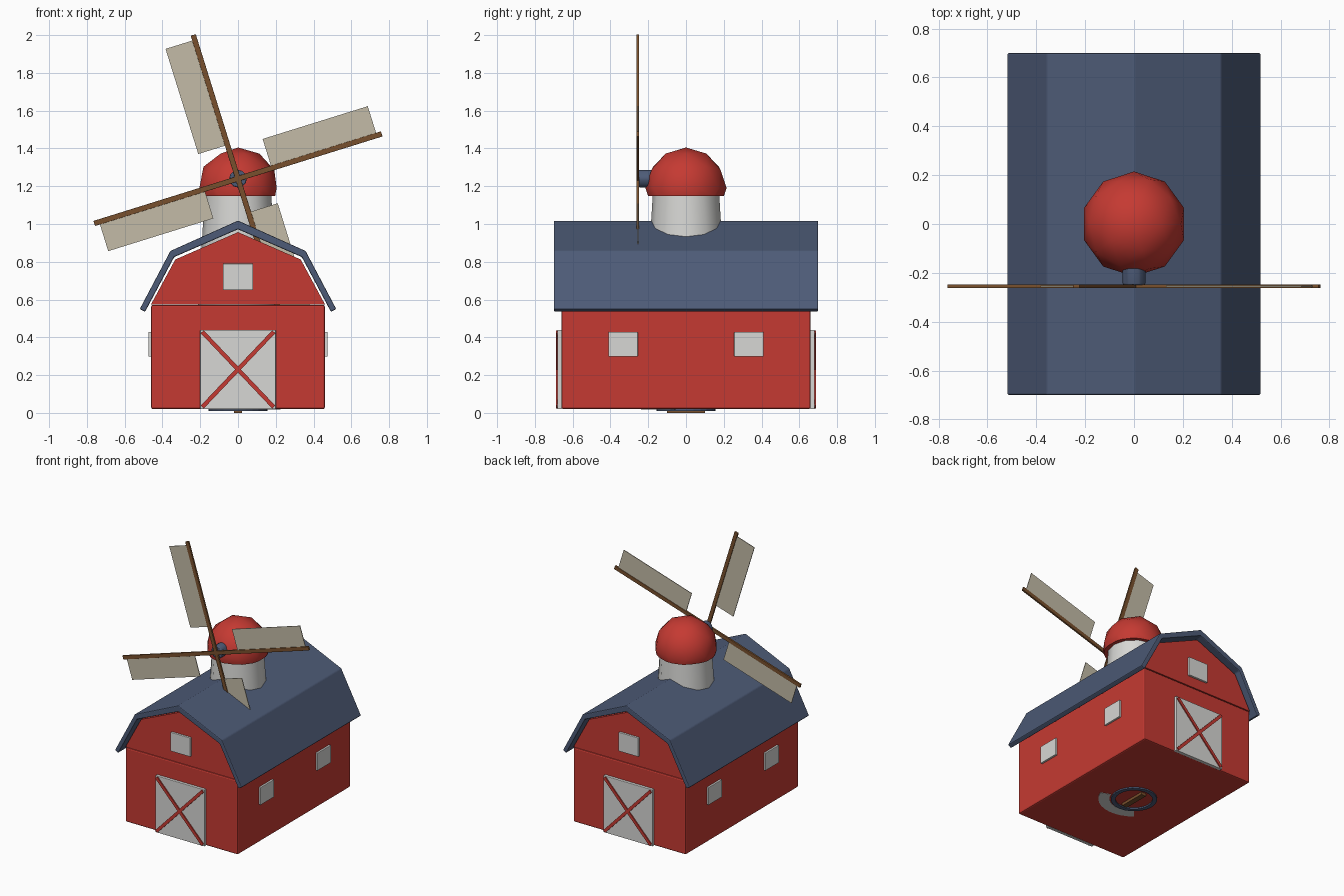
import bpy, bmesh, math
from mathutils import Matrix, Vector

if "Cube" in bpy.data.objects:
    bpy.data.objects.remove(bpy.data.objects["Cube"])


def material(name, rgb):
    m = bpy.data.materials.new(name)
    m.diffuse_color = (*rgb, 1)
    m.use_nodes = True
    m.node_tree.nodes["Principled BSDF"].inputs["Base Color"].default_value = m.diffuse_color
    return m


RED = material("barn red", (0.56, 0.042, 0.032))
BLUE = material("slate blue", (0.075, 0.105, 0.185))
WHITE = material("off white", (0.68, 0.68, 0.66))
CANVAS = material("sail canvas", (0.55, 0.50, 0.39))
BROWN = material("wood brown", (0.19, 0.08, 0.026))


def finish(bm, name, mat, bevel=0.0, smooth=None):
    bmesh.ops.recalc_face_normals(bm, faces=bm.faces[:])
    me = bpy.data.meshes.new(name)
    bm.to_mesh(me)
    bm.free()
    me.materials.append(mat)
    if smooth:
        me.polygons.foreach_set("use_smooth", [True] * len(me.polygons))
        me.set_sharp_from_angle(angle=math.radians(smooth))
    ob = bpy.data.objects.new(name, me)
    bpy.context.scene.collection.objects.link(ob)
    if bevel:
        b = ob.modifiers.new("bevel", 'BEVEL')
        b.width, b.segments = bevel, 2
    return ob


def box(name, mat, lo, hi, bevel=0.0, matrix=None):
    lo, hi = Vector(lo), Vector(hi)
    bm = bmesh.new()
    bmesh.ops.create_cube(bm, size=1)
    bmesh.ops.scale(bm, vec=hi - lo, verts=bm.verts)
    bmesh.ops.translate(bm, vec=(lo + hi) / 2, verts=bm.verts)
    if matrix:
        bmesh.ops.transform(bm, matrix=matrix, verts=bm.verts)
    return finish(bm, name, mat, bevel)


def prism(name, mat, profile, half_y, bevel=0.0):
    """Extrude an x-z outline along y."""
    bm = bmesh.new()
    f = bm.faces.new([bm.verts.new((x, -half_y, z)) for x, z in profile])
    r = bmesh.ops.extrude_face_region(bm, geom=[f])
    moved = [v for v in r["geom"] if isinstance(v, bmesh.types.BMVert)]
    bmesh.ops.translate(bm, vec=(0, 2 * half_y, 0), verts=moved)
    return finish(bm, name, mat, bevel)


def cone(name, mat, r1, r2, depth, sides, matrix, bevel=0.0):
    bm = bmesh.new()
    bmesh.ops.create_cone(bm, cap_ends=True, segments=sides, radius1=r1,
                          radius2=r2, depth=depth, matrix=matrix)
    return finish(bm, name, mat, bevel, smooth=35)


# Barn walls and gable block
box("barn_walls", RED, (-0.46, -0.66, 0.02), (0.46, 0.66, 0.572), 0.01)
prism("gable", RED, [(-0.46, 0.575), (0.46, 0.575), (0.332, 0.812),
                     (0, 0.957), (-0.332, 0.812)], 0.66)

# Gambrel roof shell
outer = [(0.52, 0.55), (0.358, 0.857), (0, 1.018)]
inner = [(0, 0.972), (0.338, 0.825), (0.492, 0.535)]
mirror = lambda pts: [(-x, z) for x, z in reversed(pts)]
prism("roof", BLUE, outer + mirror(outer[:2]) + mirror(inner[1:]) + inner[:2]
      + inner[2:], 0.70, 0.006)

# Doors, cross braces and gable windows on both ends
for s, end in ((-1, "front"), (1, "back")):
    def plate(name, mat, x, z0, z1, y0, y1, bevel=0.003):
        a, b = sorted((s * y0, s * y1))
        box(name, mat, (-x, a, z0), (x, b, z1), bevel)
    plate(end + "_door", WHITE, 0.20, 0.02, 0.44, 0.655, 0.68)
    plate(end + "_gable_window", WHITE, 0.08, 0.65, 0.79, 0.655, 0.675)
    for k in (-1, 1):
        m = Matrix.Translation((0, s * 0.68, 0.23)) @ Matrix.Rotation(
            k * math.atan2(0.40, 0.38), 4, 'Y')
        box(end + "_door_brace", RED, (-0.275, -0.008, -0.011),
            (0.275, 0.008, 0.011), 0, m)

# Side windows
for s, side in ((-1, "left"), (1, "right")):
    for y in (-0.333, 0.333):
        a, b = sorted((s * 0.45, s * 0.474))
        box(side + "_window", WHITE, (a, y - 0.078, 0.298),
            (b, y + 0.078, 0.428), 0.003)

# Tapered mill tower rising through the roof
cone("tower", WHITE, 0.245, 0.175, 1.14, 12, Matrix.Translation((0, 0, 0.60)))

# Faceted cap cut flat at its base
bm = bmesh.new()
bmesh.ops.create_icosphere(bm, subdivisions=2, radius=0.215,
                           matrix=Matrix.Translation((0, 0, 1.19)))
cut = bmesh.ops.bisect_plane(bm, geom=bm.verts[:] + bm.edges[:] + bm.faces[:],
                             plane_co=(0, 0, 1.147), plane_no=(0, 0, -1),
                             clear_outer=True)
bmesh.ops.holes_fill(bm, edges=[e for e in bm.edges if e.is_boundary])
finish(bm, "mill_cap", RED, smooth=40)

# Hub
HUB = Matrix.Translation((0, 0, 1.24))
cone("hub", BLUE, 0.047, 0.047, 0.15, 12, HUB @ Matrix.Translation(
    (0, -0.175, 0)) @ Matrix.Rotation(math.pi / 2, 4, 'X'), 0.006)

# Crossed spars, each arm carrying a sail on its leading side
for i in range(4):
    turn = HUB @ Matrix.Rotation(-math.radians(17.3 + 90 * i), 4, 'Y')
    if i < 2:
        box("spar", BROWN, (-0.797, -0.262, -0.014), (0.797, -0.248, 0.014),
            0.002, turn)
    box("sail", CANVAS, (0.187, -0.257, 0.01), (0.77, -0.252, 0.162), 0, turn)


# Underside details: ring, bar and exposed tower rim
def arc(name, mat, r0, r1, z0, z1, a0, a1, n):
    bm = bmesh.new()
    rows = []
    for i in range(n + 1):
        a = math.radians(a0 + (a1 - a0) * i / n)
        rows.append([bm.verts.new((r * math.cos(a), r * math.sin(a), z))
                     for r, z in ((r0, z0), (r1, z0), (r1, z1), (r0, z1))])
    for p, q in zip(rows, rows[1:]):
        for j in range(4):
            k = (j + 1) % 4
            bm.faces.new((p[j], p[k], q[k], q[j]))
    if a1 - a0 < 360:
        bm.faces.new(rows[0])
        bm.faces.new(rows[-1])
    else:
        bmesh.ops.remove_doubles(bm, verts=bm.verts[:], dist=1e-5)
    finish(bm, name, mat)


arc("base_ring", BLUE, 0.125, 0.155, 0.01, 0.025, 0, 360, 24)
arc("tower_rim", WHITE, 0.165, 0.24, 0.018, 0.025, -130, -20, 10)
box("base_bar", BROWN, (-0.02, -0.10, 0.0), (0.02, 0.10, 0.025))
